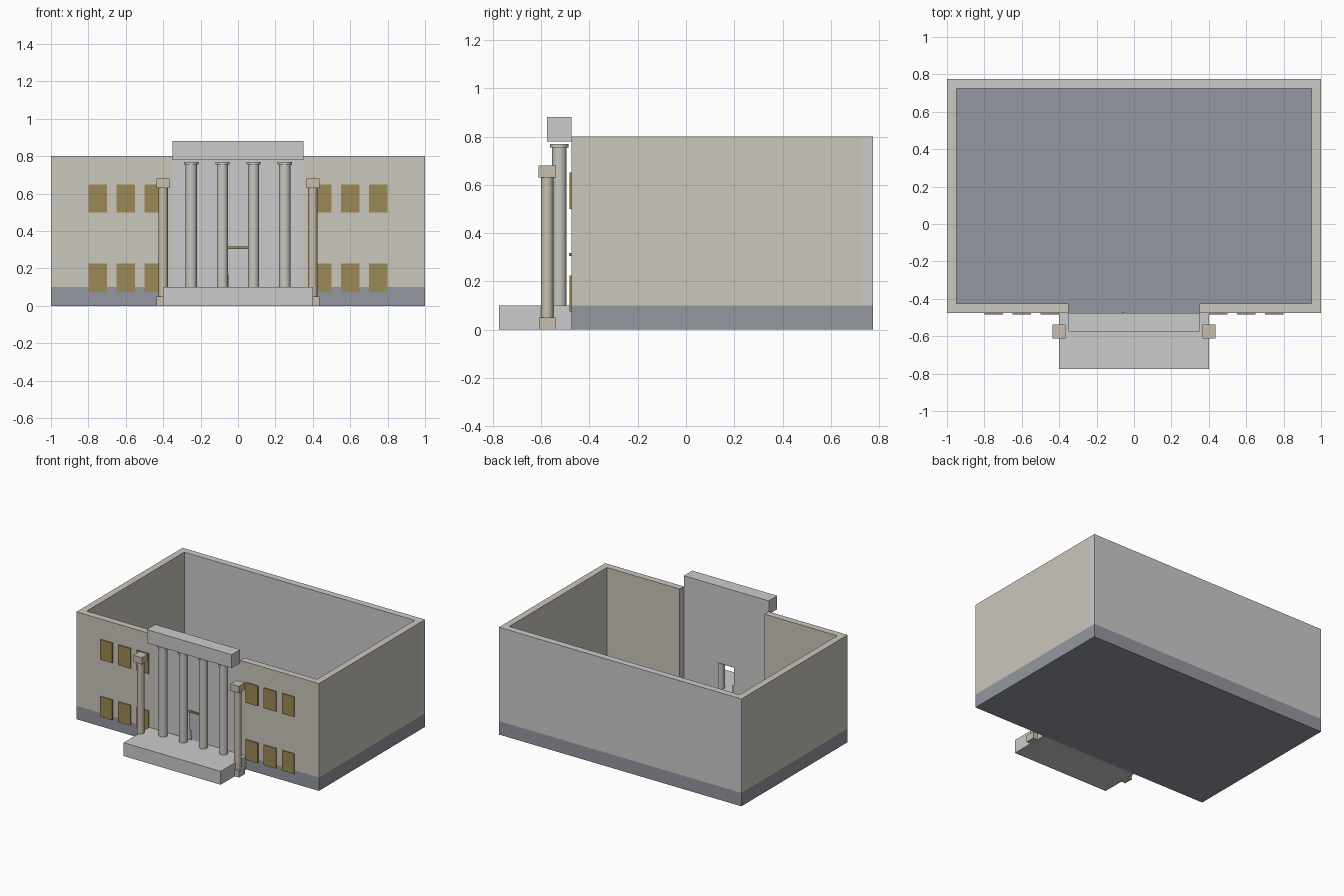
import bpy

if "Cube" in bpy.data.objects:
    bpy.data.objects.remove(bpy.data.objects["Cube"])


def material(name, rgb):
    m = bpy.data.materials.new(name)
    m.diffuse_color = (*rgb, 1)
    m.use_nodes = True
    m.node_tree.nodes["Principled BSDF"].inputs["Base Color"].default_value = m.diffuse_color
    return m


STONE = material("pale_stone", (0.60, 0.57, 0.51))
SLATE = material("slate", (0.30, 0.31, 0.35))
OCHRE = material("ochre", (0.33, 0.25, 0.09))
SAND = material("sand", (0.58, 0.52, 0.42))
COLUMN = material("column_stone", (0.58, 0.57, 0.53))


def mesh_object(name, verts, faces, mat=None):
    me = bpy.data.meshes.new(name)
    me.from_pydata(verts, [], faces)
    ob = bpy.data.objects.new(name, me)
    bpy.context.collection.objects.link(ob)
    if mat:
        me.materials.append(mat)
    return ob


def box(name, xs, ys, zs, mat=None):
    verts = [(x, y, z) for x in sorted(xs) for y in ys for z in zs]
    faces = [(0, 1, 3, 2), (4, 6, 7, 5), (0, 4, 5, 1),
             (2, 3, 7, 6), (0, 2, 6, 4), (1, 5, 7, 3)]
    return mesh_object(name, verts, faces, mat)


def cylinder(name, x, y, z0, z1, r, mat):
    bpy.ops.mesh.primitive_cylinder_add(vertices=32, radius=r, depth=z1 - z0,
                                        location=(x, y, (z0 + z1) / 2))
    ob = bpy.context.object
    ob.name = name
    ob.data.materials.append(mat)
    bpy.ops.object.shade_smooth_by_angle()
    return ob


# Floor slab, porch and back wall
box("foundation", (-1, 1), (-0.475, 0.775), (0, 0.1), SLATE)
box("porch", (-0.4, 0.4), (-0.775, -0.475), (0, 0.1))
box("back_wall", (-1, 1), (0.725, 0.775), (0.1, 0.8))
box("entablature", (-0.35, 0.35), (-0.575, -0.475), (0.78, 0.88))

# Thin entrance wall with a doorway cut out of its outline
outline = [(-0.35, 0.1), (-0.065, 0.1), (-0.065, 0.31), (0.065, 0.31),
           (0.065, 0.1), (0.35, 0.1), (0.35, 0.78), (-0.35, 0.78)]
mesh_object("entrance_wall", [(x, -0.475, z) for x, z in outline],
            [tuple(range(8))])
box("door_lintel", (-0.07, 0.07), (-0.485, -0.475), (0.305, 0.317), OCHRE)
box("door_post", (-0.065, -0.05), (-0.478, -0.474), (0.1, 0.17), SLATE)

for s, side in ((-1, "left"), (1, "right")):
    # Outer walls
    box(f"{side}_side_wall", (s * 0.95, s), (-0.475, 0.725), (0.1, 0.8), STONE)
    box(f"{side}_front_wall", (s * 0.35, s * 0.95), (-0.475, -0.425), (0.1, 0.8), STONE)

    # Two rows of window panels
    for row, z in (("lower", 0.075), ("upper", 0.5)):
        for i in range(3):
            x = 0.4 + 0.15 * i
            box(f"{side}_{row}_window_{i + 1}", (s * x, s * (x + 0.1)),
                (-0.483, -0.475), (z, z + 0.15), OCHRE)

    # Portico columns with flat round capitals
    for i, x in enumerate((0.083, 0.25)):
        cylinder(f"{side}_column_{i + 1}", s * x, -0.525, 0.1, 0.755, 0.03, COLUMN)
        cylinder(f"{side}_capital_{i + 1}", s * x, -0.525, 0.755, 0.77, 0.038, COLUMN)

    # Free-standing pillars flanking the porch
    cylinder(f"{side}_pillar_shaft", s * 0.4, -0.575, 0.05, 0.63, 0.025, SAND)
    px = (s * 0.4 - 0.035, s * 0.4 + 0.035)
    box(f"{side}_pillar_base", px, (-0.61, -0.54), (0, 0.05), SAND)
    box(f"{side}_pillar_cap", px, (-0.612, -0.538), (0.63, 0.68), SAND)
